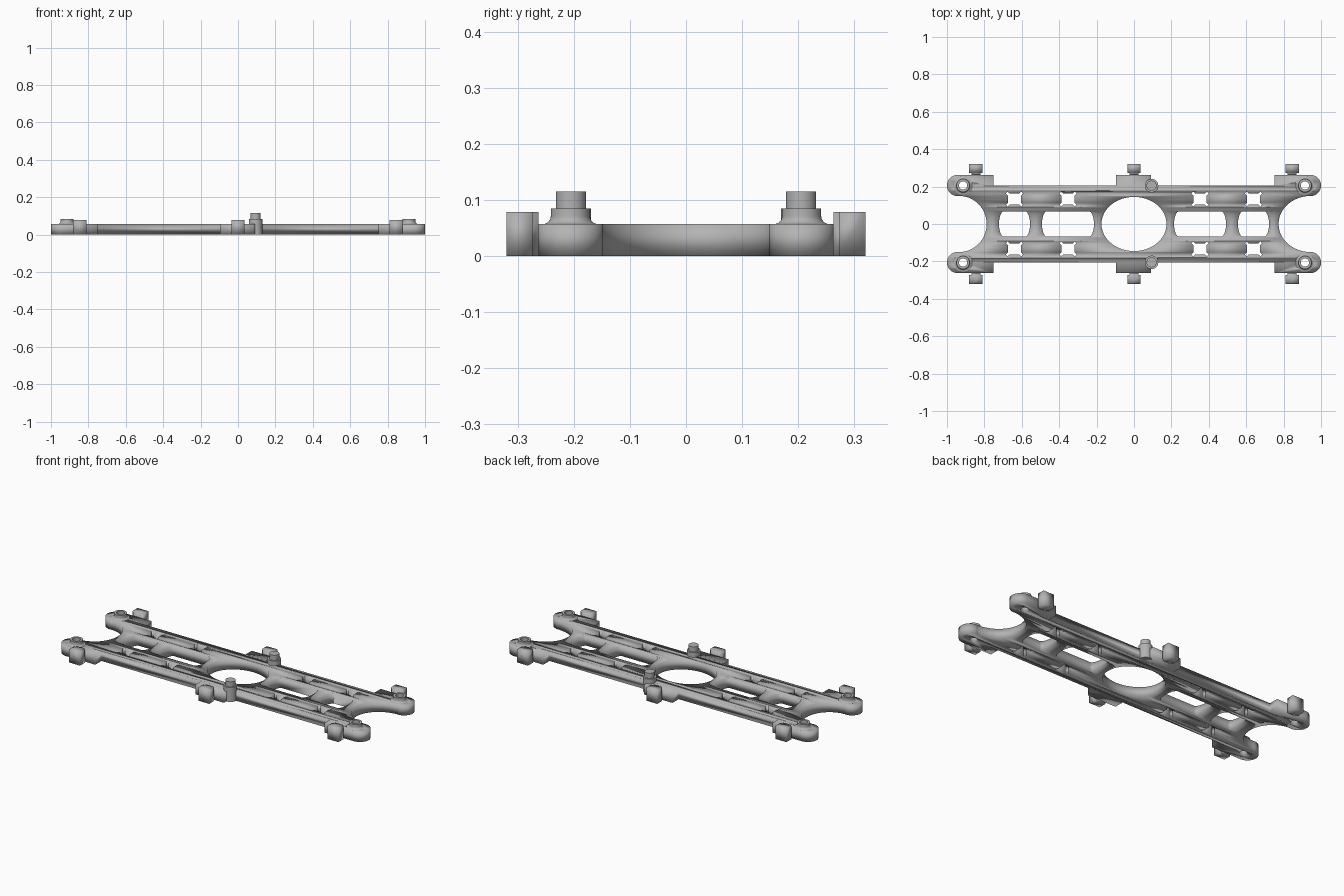
import bpy
from math import cos, sin, pi, radians

old = bpy.data.objects.get("Cube")
if old:
    bpy.data.objects.remove(old, do_unlink=True)

PLATE, TAB, EDGE, PAD = 0.057, 0.078, 0.205, 0.263

grey = bpy.data.materials.new("plain grey")
grey.use_nodes = True
grey.diffuse_color = (0.45, 0.45, 0.45, 1)
grey.node_tree.nodes["Principled BSDF"].inputs["Base Color"].default_value = (0.45, 0.45, 0.45, 1)


def smooth(ob):
    bpy.ops.object.select_all(action="DESELECT")
    ob.select_set(True)
    bpy.context.view_layer.objects.active = ob
    bpy.ops.object.shade_smooth_by_angle(angle=radians(30))


def arc(cx, cy, rx, ry, a, b, n=24):
    """Points of an elliptical arc from angle a to b in degrees."""
    steps = [radians(a + (b - a) * i / n) for i in range(n + 1)]
    return [(cx + rx * cos(t), cy + ry * sin(t)) for t in steps]


def ellipse(cx, cy, rx, ry, n=48):
    return arc(cx, cy, rx, ry, 0, 360, n)[:-1]


def slab(name, loops, height):
    """Flat outline with holes, raised from the ground to the height."""
    curve = bpy.data.curves.new(name, "CURVE")
    curve.dimensions = "2D"
    curve.fill_mode = "BOTH"
    curve.extrude = height / 2
    for pts in loops:
        s = curve.splines.new("POLY")
        s.points.add(len(pts) - 1)
        for p, (x, y) in zip(s.points, pts):
            p.co = (x, y, 0, 1)
        s.use_cyclic_u = True
    temp = bpy.data.objects.new(name + " curve", curve)
    bpy.context.collection.objects.link(temp)
    bpy.context.view_layer.update()
    mesh = bpy.data.meshes.new_from_object(temp.evaluated_get(bpy.context.evaluated_depsgraph_get()))
    bpy.data.objects.remove(temp, do_unlink=True)
    for v in mesh.vertices:
        v.co.z += height / 2
    mesh.materials.clear()
    mesh.materials.append(grey)
    ob = bpy.data.objects.new(name, mesh)
    bpy.context.collection.objects.link(ob)
    # Weld the curve's caps to its walls
    weld = ob.modifiers.new("weld", "WELD")
    weld.merge_threshold = 0.0002
    smooth(ob)
    return ob


def lathe(name, x, y, profile, closed=False, n=40):
    """Turned part about a vertical axis."""
    verts = [(x + r * cos(2 * pi * i / n), y + r * sin(2 * pi * i / n), z)
             for i in range(n) for r, z in profile]
    m = len(profile)
    faces = []
    for i in range(n):
        j = (i + 1) % n
        for k in range(m if closed else m - 1):
            q = (k + 1) % m
            faces.append((i * m + k, j * m + k, j * m + q, i * m + q))
    if not closed:
        faces.append([i * m + m - 1 for i in range(n)])
        faces.append([i * m for i in reversed(range(n))])
    mesh = bpy.data.meshes.new(name)
    mesh.from_pydata(verts, [], faces)
    mesh.materials.append(grey)
    ob = bpy.data.objects.new(name, mesh)
    bpy.context.collection.objects.link(ob)
    smooth(ob)


def window(cx, half):
    """Slot with straight long sides and bowed ends."""
    bow = 0.027
    right = arc(cx + half - bow, 0, bow, 0.068, -90, 90, 14)
    return right + [(2 * cx - x, -y) for x, y in right]


def socket(cx, cy):
    """Square socket with relieved corners."""
    quarter = [(0.035, 0), (0.035, 0.019), (0.046, 0.03), (0.037, 0.04), (0.026, 0.03), (0, 0.03)]
    half = quarter + [(-x, y) for x, y in quarter[-2::-1]]
    full = half + [(x, -y) for x, y in half[-2:0:-1]]
    return [(cx + x, cy + y) for x, y in full]


# Plate outline: back half from right to left, then mirrored to the front
back = arc(0.945, 0, 0.172, 0.15, 180, 92)
back += arc(0.942, 0.206, 0.058, 0.057, -90, 90)
back += [(0.75, PAD), (0.75, EDGE), (0.092, EDGE), (0.092, PAD), (-0.095, PAD),
         (-0.095, EDGE), (-0.75, EDGE), (-0.75, PAD)]
back += arc(-0.942, 0.206, 0.058, 0.057, 90, 270)
back += arc(-0.935, 0, 0.147, 0.15, 88, 0)
outline = back + [(x, -y) for x, y in back[-2:0:-1]]

# Openings in the plate
loops = [outline, ellipse(0, 0, 0.174, 0.145)]
for s in (-1, 1):
    loops += [window(s * 0.639, 0.083), window(s * 0.353, 0.139)]
    for t in (-1, 1):
        loops += [socket(s * 0.639, t * 0.133), socket(s * 0.353, t * 0.133)]
        loops.append(ellipse(s * 0.914, t * 0.206, 0.022, 0.022, 40))
slab("base_plate", loops, PLATE)

# Fillet shared by the bosses
flare = [(0.035 + 0.014 * (1 - sin(a)), PLATE + 0.014 * (1 - cos(a)))
         for a in [radians(15 * i) for i in range(7)]]

for t, side in ((-1, "front"), (1, "back")):
    # Edge tabs on narrow necks
    for x, place in ((-0.846, "right"), (0, "middle"), (0.846, "left")):
        half = [(0.024, PAD), (0.024, 0.274), (0.036, 0.274), (0.036, 0.32)]
        tab = [(x + a, t * b) for a, b in half] + [(x - a, t * b) for a, b in half[::-1]]
        slab(f"{side}_{place}_tab", [tab], TAB)
    # Hollow bosses at the corners
    for x, place in ((-0.914, "right"), (0.914, "left")):
        ring = [(0.022, PLATE)] + flare + [(0.035, 0.085), (0.022, 0.085)]
        lathe(f"{side}_{place}_boss", x, t * 0.206, ring, closed=True)
    # Stepped locating pins beside the centre
    pin = [(0.036, 0), (0.036, 0.085), (0.027, 0.085), (0.027, 0.115)]
    lathe(f"{side}_pin", 0.094, t * EDGE, pin)
